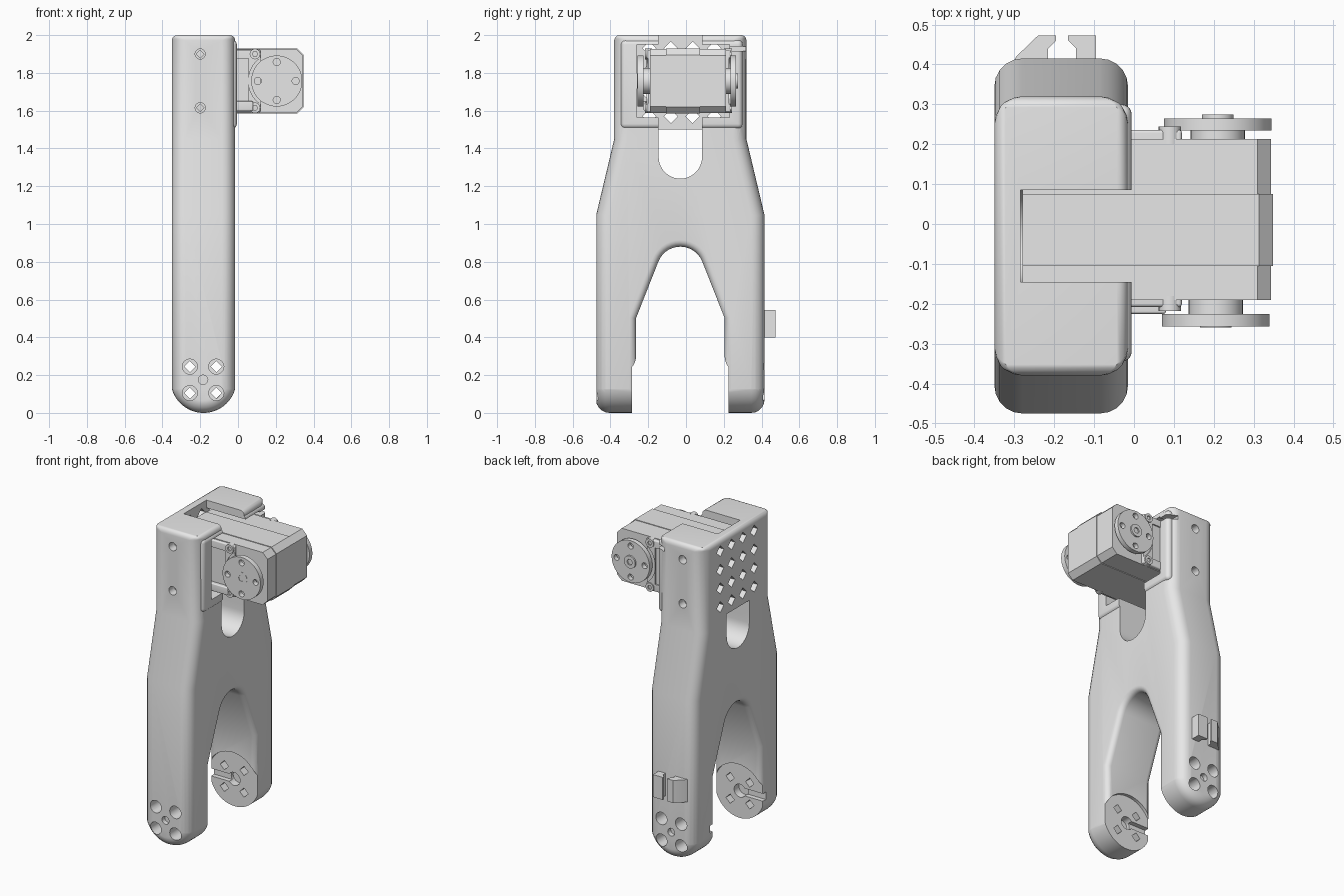
import bpy, bmesh, math

cube = bpy.data.objects.get("Cube")
if cube:
    bpy.data.objects.remove(cube, do_unlink=True)

grey = bpy.data.materials.new("light_grey")
grey.use_nodes = True
grey.diffuse_color = (0.8, 0.8, 0.8, 1)
grey.node_tree.nodes["Principled BSDF"].inputs["Base Color"].default_value = (0.8, 0.8, 0.8, 1)


def prism(name, axis, pts, lo, hi, weight=None, width=0.07):
    """Extrude a 2D outline along an axis; weight(edge) gives its bevel share."""
    place = {"x": lambda a, b, t: (t, a, b),
             "y": lambda a, b, t: (a, t, b),
             "z": lambda a, b, t: (a, b, t)}[axis]
    bm = bmesh.new()
    low = [bm.verts.new(place(a, b, lo)) for a, b in pts]
    high = [bm.verts.new(place(a, b, hi)) for a, b in pts]
    bm.faces.new(low)
    bm.faces.new(high)
    for i in range(len(pts)):
        j = (i + 1) % len(pts)
        bm.faces.new((low[i], low[j], high[j], high[i]))
    bmesh.ops.recalc_face_normals(bm, faces=bm.faces)
    if weight:
        layer = bm.edges.layers.float.new("bevel_weight_edge")
        for e in bm.edges:
            e[layer] = weight(e)
    mesh = bpy.data.meshes.new(name)
    bm.to_mesh(mesh)
    bm.free()
    mesh.materials.append(grey)
    ob = bpy.data.objects.new(name, mesh)
    bpy.context.collection.objects.link(ob)
    if weight:
        mod = ob.modifiers.new("bevel", "BEVEL")
        mod.limit_method = "WEIGHT"
        mod.width = width
        mod.segments = 5
        mod.use_clamp_overlap = False
        apply(ob, mod)
    return ob


def activate(ob):
    bpy.ops.object.select_all(action="DESELECT")
    ob.select_set(True)
    bpy.context.view_layer.objects.active = ob


def apply(ob, mod):
    activate(ob)
    bpy.ops.object.modifier_apply(modifier=mod.name)


def combine(ob, others, operation="DIFFERENCE"):
    for other in others:
        mod = ob.modifiers.new("boolean", "BOOLEAN")
        mod.operation = operation
        mod.solver = "EXACT"
        mod.object = other
        apply(ob, mod)
        bpy.data.objects.remove(other, do_unlink=True)


def arc(a, b, r, start, end, n):
    return [(a + r * math.cos(math.radians(start + (end - start) * i / n)),
             b + r * math.sin(math.radians(start + (end - start) * i / n))) for i in range(n + 1)]


def disc(name, axis, a, b, r, lo, hi, n=32):
    return prism(name, axis, arc(a, b, r, 0, 360, n)[:-1], lo, hi)


def box(name, x, y, z, bevel=0):
    pts = [(x[0], y[0]), (x[1], y[0]), (x[1], y[1]), (x[0], y[1])]
    return prism(name, "z", pts, *z, (lambda e: 1) if bevel else None, bevel)


# Forked frame: side outline with the arch between the legs
MID = -0.03
outer = [(0.445, -0.1), (0.445, 1.05), (0.35, 1.45), (0.35, 2)]
outline = [(MID - a, b) for a, b in outer] + [(MID + a, b) for a, b in reversed(outer)]
outline += [(0.205, -0.1), (0.205, 0.5)] + arc(MID, 0.755, 0.125, 22, 158, 14)
outline += [(-0.265, 0.5), (-0.265, -0.1)]


def frame_weight(e):
    a, b = (v.co for v in e.verts)
    mid = (a + b) / 2
    if mid.z > 1.99:
        return 0.4
    if abs(a.x - b.x) > 0.01 or mid.z < -0.05:
        return 0
    return 1 if abs(mid.y - MID) > 0.33 else 0.5


frame = prism("forked_frame", "x", outline, -0.35, -0.015, frame_weight)

# Rounded feet
foot = [(-0.0085, 2.2), (-0.3565, 2.2)] + arc(-0.1825, 0.174, 0.174, 180, 360, 32)
rounding = prism("foot_rounding", "y", foot, -0.476, 0.416,
                 lambda e: 1 if abs(e.verts[0].co.y - e.verts[1].co.y) < 0.01
                 and min(v.co.z for v in e.verts) < 2 else 0)
combine(frame, [rounding], "INTERSECT")
combine(frame, [box("arm_pad", (-0.1, -0.006), (-0.345, 0.3), (1.505, 1.975), 0.025)], "UNION")

# Motor pocket, top slot, cable groove and rounded opening below it
slot = [(0.085, 1.5), (-0.145, 1.5)] + arc(MID, 1.355, 0.115, 180, 360, 20)
combine(frame, [
    box("pocket", (-0.285, 0.2), (-0.26, 0.23), (1.565, 1.95)),
    box("top_slot", (-0.285, 0.2), (-0.145, 0.085), (1.4, 2.2)),
    prism("opening", "x", slot, -0.6, 0.2),
    box("cable_groove", (-0.07, 0.2), (0.2, 0.5), (1.915, 1.94))])

# Diamond vents in the rear plate
combine(frame, [disc("vent", "x", -0.195 + 0.115 * i, 1.57 + 0.12 * j, 0.036, -0.5, -0.2, 4)
                for i in range(4) for j in range(4)])

# Screw holes through the arms and feet, horn seats and slots inside the feet
CX, CZ = -0.185, 0.175
for out, inn, s in ((-0.475, -0.285, 1), (0.415, 0.225, -1)):
    def hole(a, b, r, start, end, n=20):
        return disc("hole", "y", a, b, r, *sorted((start, end)), n)
    cutters = [hole(CX, CZ, 0.18, inn, inn + 0.15 * s, 48),
               hole(CX, CZ, 0.025, out - 0.1 * s, out + 0.03 * s),
               hole(CX, CZ, 0.042, inn - 0.05 * s, inn + 0.1 * s),
               box("slot", (-0.5, CX), sorted((inn - 0.03 * s, inn + 0.1 * s)), (CZ - 0.024, CZ + 0.024))]
    for x in (CX - 0.07, CX + 0.07):
        for z in (CZ - 0.07, CZ + 0.07):
            cutters += [hole(x, z, 0.04, out - 0.1 * s, out + 0.12 * s),
                        hole(x, z, 0.03, out - 0.1 * s, inn + 0.1 * s, 4)]
    for z in (1.615, 1.9):
        cutters += [hole(-0.2, z, 0.027, out - 0.1 * s, out + 0.15 * s),
                    hole(-0.2, z, 0.02, out - 0.1 * s, inn + 0.03 * s, 4)]
    combine(frame, cutters)

# Cable clip on the back leg
prism("clip_outer_prong", "z", [(-0.3, 0.41), (-0.295, 0.42), (-0.24, 0.473), (-0.195, 0.473),
      (-0.195, 0.46), (-0.215, 0.44), (-0.215, 0.41)], 0.4, 0.545)
prism("clip_inner_prong", "z", [(-0.095, 0.41), (-0.095, 0.473), (-0.165, 0.473), (-0.165, 0.46),
      (-0.145, 0.44), (-0.145, 0.41)], 0.4, 0.545)

# Motor case in three slices with clipped front corners
for name, grow, lo, hi in (("motor_front_case", -0.004, -0.19, -0.105),
                           ("motor_middle_case", 0, -0.105, 0.075),
                           ("motor_back_case", -0.004, 0.075, 0.213)):
    x, z, c = 0.348 + grow, 0.173 + grow, 0.035
    half = [(-0.28, z), (x - c, z), (x, z - c)]
    pts = [(a, 1.757 + b) for a, b in half] + [(a, 1.757 - b) for a, b in reversed(half)]
    prism(name, "y", pts, lo, hi)

# Mounting flanges and screw bosses
for name, y in (("front_flange", (-0.208, -0.12)), ("back_flange", (0.09, 0.236))):
    flange = box(name, (-0.27, 0.12), y, (1.592, 1.922), 0.008)
    recess = -0.2 if y[0] < 0 else 0.228
    window = sorted((recess, recess + (-0.1 if y[0] < 0 else 0.1)))
    combine(flange, [box("window", (-0.2, 0.055), window, (1.64, 1.875)),
                     disc("horn_clearance", "y", 0.205, 1.757, 0.15, *window)])
    for z in (1.615, 1.9):
        lo, hi = (-0.218, -0.18) if y[0] < 0 else (0.2, 0.244)
        boss = disc("screw_boss", "y", 0.09, z, 0.028, lo, hi, 24)
        combine(boss, [disc("socket", "y", 0.09, z, 0.014, *window, 6)])
box("front_foot_tab", (-0.1, 0.08), (-0.225, -0.19), (1.6, 1.65), 0.006)

# Output horns on both ends of the motor
for name, x, y0, y1, y2, tip in (("front_horn", 0.205, -0.17, -0.225, -0.257, -0.259),
                                 ("back_horn", 0.21, 0.2, 0.235, 0.265, 0.275)):
    plate = disc(name, "y", x, 1.757, 0.135, *sorted((y1, y2)), 48)
    combine(plate, [disc("hole", "y", x + 0.1 * math.cos(k * math.pi / 2),
                         1.757 + 0.1 * math.sin(k * math.pi / 2), 0.019, -0.5, 0.5, 16)
                    for k in range(4)])
    disc(name + "_hub", "y", x, 1.757, 0.068, *sorted((y0, y1)))
    boss = disc(name + "_centre", "y", x, 1.757, 0.04, *sorted((y1, tip)))
    combine(boss, [disc("socket", "y", x, 1.757, 0.02, *sorted((tip * 0.97, tip * 1.2)), 6)])

for ob in [o for o in bpy.context.collection.objects if o.type == "MESH" and grey.name in o.data.materials]:
    activate(ob)
    bpy.ops.object.shade_smooth_by_angle(angle=math.radians(32))
